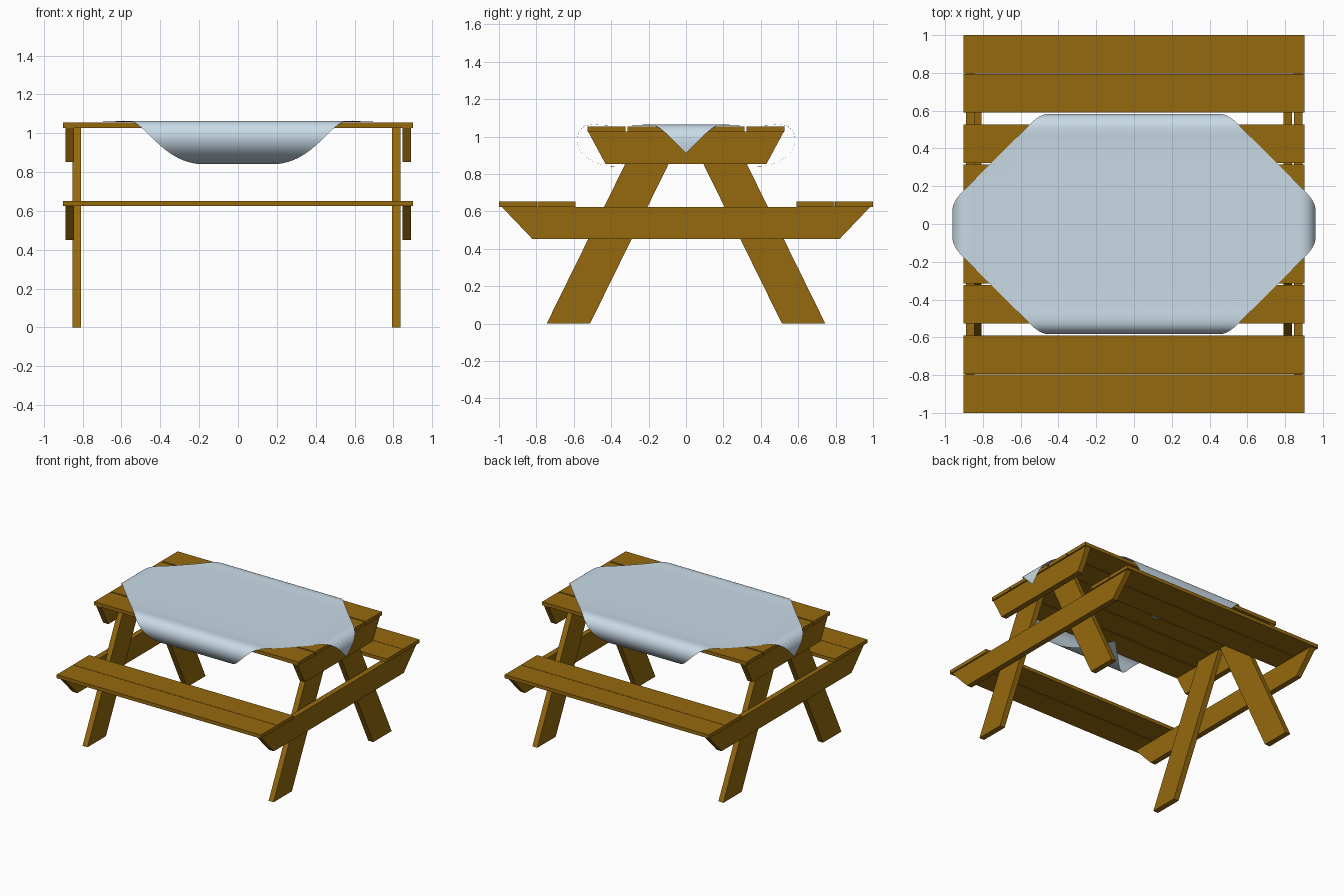
import bpy, bmesh, math

if "Cube" in bpy.data.objects:
    bpy.data.objects.remove(bpy.data.objects["Cube"])


def material(name, rgb):
    m = bpy.data.materials.new(name)
    m.diffuse_color = (*rgb, 1)
    m.use_nodes = True
    m.node_tree.nodes["Principled BSDF"].inputs["Base Color"].default_value = m.diffuse_color
    return m


wood = material("brown wood", (0.300, 0.143, 0.004))
linen = material("pale blue linen", (0.58, 0.70, 0.79))


def finish(bm, name, mat):
    me = bpy.data.meshes.new(name)
    bm.to_mesh(me)
    bm.free()
    me.materials.append(mat)
    ob = bpy.data.objects.new(name, me)
    bpy.context.collection.objects.link(ob)
    return ob


def plank(name, profile, x0, x1):
    """Extrude a (y, z) outline along x."""
    bm = bmesh.new()
    a = [bm.verts.new((x0, y, z)) for y, z in profile]
    b = [bm.verts.new((x1, y, z)) for y, z in profile]
    bm.faces.new(a)
    bm.faces.new(b)
    n = len(a)
    for i in range(n):
        j = (i + 1) % n
        bm.faces.new((a[i], a[j], b[j], b[i]))
    bmesh.ops.recalc_face_normals(bm, faces=bm.faces)
    return finish(bm, name, wood)


def board(name, yc, z0, z1, w=0.203):
    y0, y1 = yc - w / 2, yc + w / 2
    plank(name, [(y0, z0), (y1, z0), (y1, z1), (y0, z1)], -0.902, 0.902)


# Table top and bench boards
for i in range(-2, 3):
    board(f"top_board_{i + 3}", i * 0.2125, 1.026, 1.054)
for s in (-1, 1):
    for k, yc in enumerate((0.692, 0.8985)):
        board(f"seat_board_{'front' if s < 0 else 'back'}_{k + 1}", s * yc, 0.624, 0.652)

# Cross beams and splayed legs at each end
for side, (b0, b1), (l0, l1) in (("left", (-0.889, -0.845), (-0.852, -0.808)),
                                 ("right", (0.847, 0.891), (0.792, 0.836))):
    plank(f"top_beam_{side}", [(-0.43, 0.853), (0.43, 0.853), (0.523, 1.026), (-0.523, 1.026)], b0, b1)
    plank(f"seat_beam_{side}", [(-0.82, 0.451), (0.82, 0.451), (0.985, 0.624), (-0.985, 0.624)], b0, b1)
    for s in (-1, 1):
        leg = [(0.745, 0), (0.513, 0), (0.008, 1.026), (0.24, 1.026)]
        plank(f"leg_{side}_{'front' if s < 0 else 'back'}", [(s * y, z) for y, z in leg], l0, l1)


# Tablecloth: square sheet turned 45 degrees, bent along a fold profile on each axis
def smooth(pts, rounds=2):
    for _ in range(rounds):
        out = [pts[0]]
        for (a, b), (c, d) in zip(pts, pts[1:]):
            out += [(a * .75 + c * .25, b * .75 + d * .25), (a * .25 + c * .75, b * .25 + d * .75)]
        pts = out + [pts[-1]]
    return pts


def along(pts, s):
    """Point at arc length |s|, mirrored for negative s."""
    left = abs(s)
    for p, q in zip(pts, pts[1:]):
        d = math.dist(p, q)
        if left <= d:
            break
        left -= d
    t = left / d
    return math.copysign(p[0] + (q[0] - p[0]) * t, s), p[1] + (q[1] - p[1]) * t


TOP = 1.058
side_fold = smooth([(0, TOP), (0.42, TOP), (0.505, 1.066), (0.55, 1.055), (0.578, 1.02), (0.586, 0.98),
                    (0.572, 0.932), (0.533, 0.888), (0.48, 0.857), (0.42, 0.842), (0.38, 0.84),
                    (0.32, 0.853), (0.20, 0.89)])
end_fold = smooth([(0, TOP), (0.80, TOP), (0.885, 1.067), (0.93, 1.052), (0.957, 1.015),
                   (0.963, 0.98), (0.96, 0.93), (0.95, 0.86)])
R, N = 1.08, 90
bm = bmesh.new()
grid = []
for i in range(N + 1):
    row = []
    for j in range(N + 1):
        u, v = R * (2 * i / N - 1), R * (2 * j / N - 1)
        x, zx = along(end_fold, (u - v) / 2)
        y, zy = along(side_fold, (u + v) / 2)
        row.append(bm.verts.new((x, y, zx + zy - TOP)))
    grid.append(row)
for i in range(N):
    for j in range(N):
        f = bm.faces.new((grid[i][j], grid[i + 1][j], grid[i + 1][j + 1], grid[i][j + 1]))
        f.smooth = True
bm.normal_update()
if bm.faces[:][N * N // 2 + N // 2].normal.z < 0:
    bmesh.ops.reverse_faces(bm, faces=bm.faces)
finish(bm, "tablecloth", linen)
